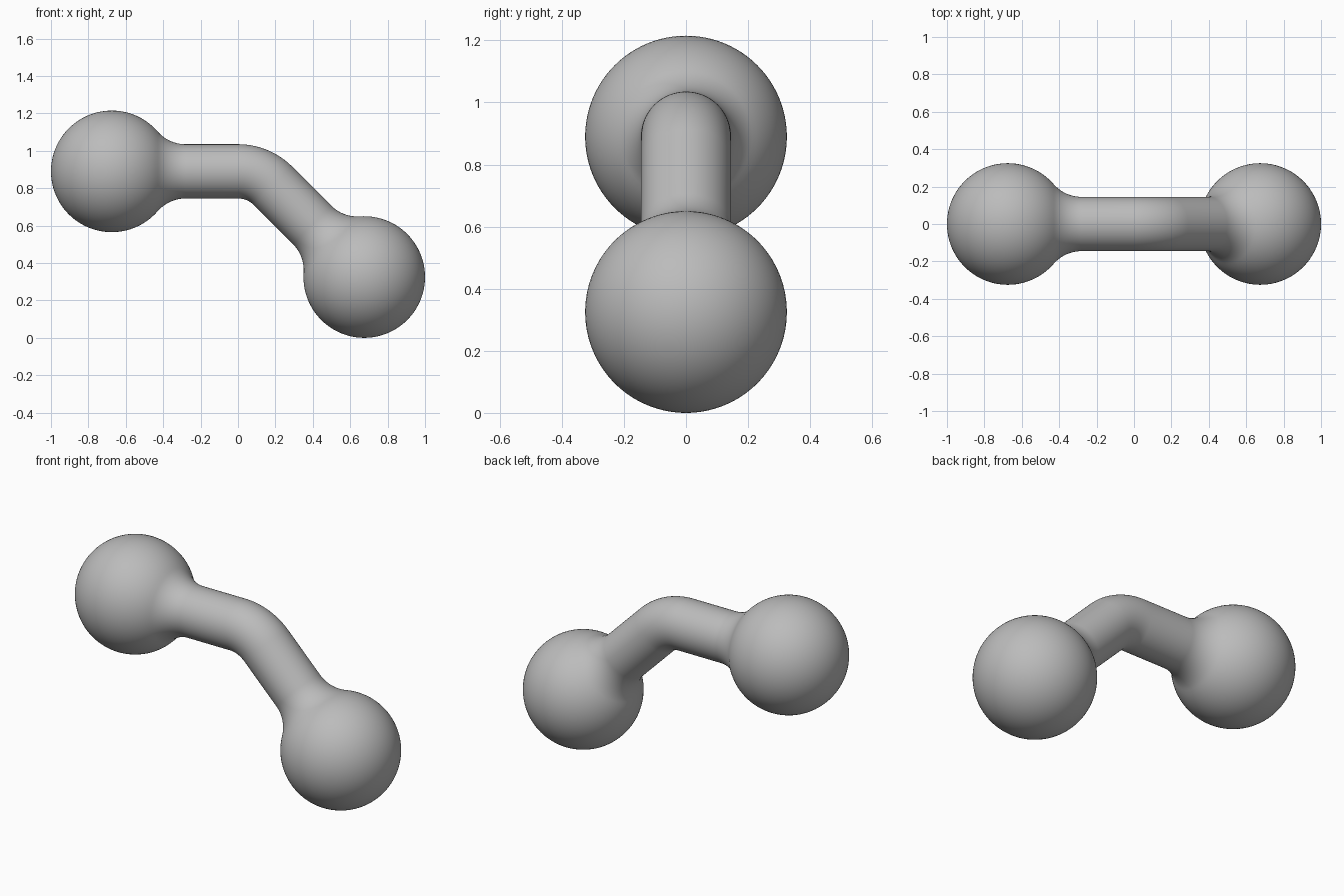
import bpy
import bmesh
from math import sin, cos, pi, sqrt, atan2, tan
from mathutils import Vector

cube = bpy.data.objects.get("Cube")
if cube:
    bpy.data.objects.remove(cube, do_unlink=True)

BALL, BAR, FILLET = 0.325, 0.145, 0.198   # radii
SEGMENTS = 96
TURN = pi / 4                             # bend of the bar
START = Vector((-0.675, 0, 0.89))         # centre of the upper ball
END = Vector((0.675, 0, BALL))            # centre of the lower ball

# Bar axis: level run, arc, sloping run
corner_x = END.x - (START.z - END.z) / tan(TURN)
bend_radius = corner_x / tan(TURN / 2)
arc_length = bend_radius * TURN
arc_centre = Vector((0, 0, START.z - bend_radius))
arc_end = arc_centre + bend_radius * Vector((sin(TURN), 0, cos(TURN)))
level_length = -START.x
total = level_length + arc_length + (END - arc_end).length


def frame(s):
    """Point, tangent angle below level, at distance s along the axis."""
    s -= level_length
    if s <= 0:
        return Vector((s, 0, START.z)), 0
    if s < arc_length:
        a = s / bend_radius
        return arc_centre + bend_radius * Vector((sin(a), 0, cos(a))), a
    run = Vector((cos(TURN), 0, -sin(TURN)))
    return arc_end + run * (s - arc_length), TURN


# Half profile (distance from ball centre, radius): ball, then fillet
reach = sqrt((BALL + FILLET) ** 2 - (BAR + FILLET) ** 2)
contact = atan2(BAR + FILLET, reach)
profile = []
for i in range(1, 41):
    a = pi + (contact - pi) * i / 40
    profile.append((BALL * cos(a), BALL * sin(a)))
for i in range(1, 17):
    a = contact + (pi / 2 - contact) * i / 16
    profile.append((reach - FILLET * cos(a), BAR + FILLET - FILLET * sin(a)))

bend = [(level_length + arc_length * i / 24, BAR) for i in range(25)]
stations = profile + bend + [(total - d, r) for d, r in reversed(profile)]

# Sweep the rings along the axis and close both poles
bm = bmesh.new()
rings = []
for s, r in stations:
    p, a = frame(s)
    up = Vector((sin(a), 0, cos(a)))
    side = Vector((0, 1, 0))
    rings.append([bm.verts.new(p + r * (cos(t) * up + sin(t) * side))
                  for t in (2 * pi * k / SEGMENTS for k in range(SEGMENTS))])
for ra, rb in zip(rings, rings[1:]):
    for k in range(SEGMENTS):
        n = (k + 1) % SEGMENTS
        bm.faces.new((ra[k], ra[n], rb[n], rb[k]))
for ring, s in ((rings[0], -BALL), (rings[-1], total + BALL)):
    pole = bm.verts.new(frame(s)[0])
    for k in range(SEGMENTS):
        bm.faces.new((pole, ring[k], ring[(k + 1) % SEGMENTS]))
bmesh.ops.recalc_face_normals(bm, faces=bm.faces)
for f in bm.faces:
    f.smooth = True

mesh = bpy.data.meshes.new("bent_bar_with_balls")
bm.to_mesh(mesh)
bm.free()
obj = bpy.data.objects.new("bent_bar_with_balls", mesh)
bpy.context.collection.objects.link(obj)

# Plain grey
grey = bpy.data.materials.new("plain_grey")
grey.use_nodes = True
colour = (0.5, 0.5, 0.5, 1)
grey.diffuse_color = colour
grey.node_tree.nodes["Principled BSDF"].inputs["Base Color"].default_value = colour
mesh.materials.append(grey)
